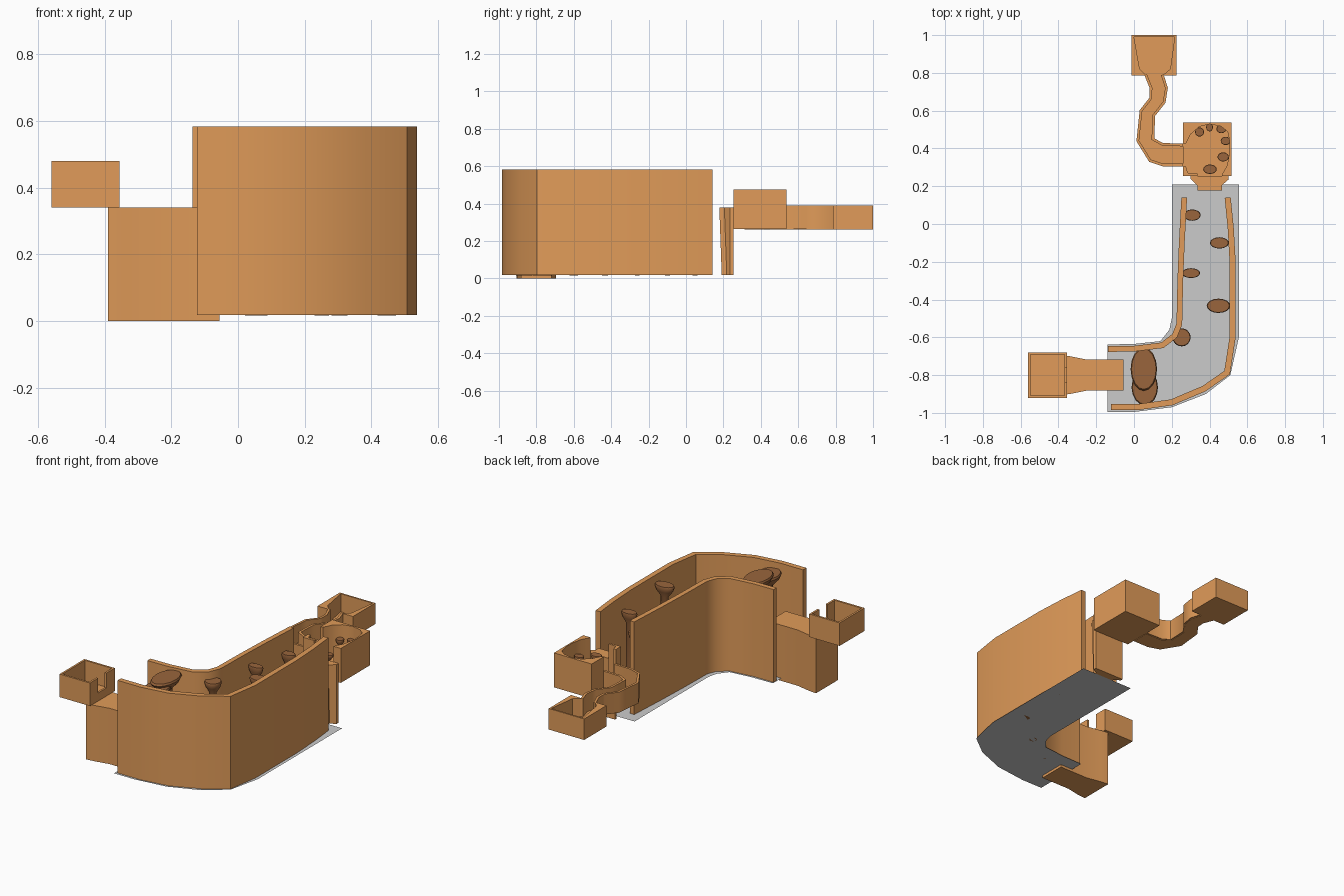
import bpy, bmesh, math
from mathutils import Vector

if "Cube" in bpy.data.objects:
    bpy.data.objects.remove(bpy.data.objects["Cube"])


def material(name, rgb):
    m = bpy.data.materials.new(name)
    m.diffuse_color = (*rgb, 1)
    m.use_nodes = True
    m.node_tree.nodes["Principled BSDF"].inputs["Base Color"].default_value = m.diffuse_color
    return m


CLAY = material("clay", (0.75, 0.33, 0.1))
DARK = material("dark_rock", (0.32, 0.13, 0.045))


def finish(name, bm, mat=None, smooth=True):
    bmesh.ops.recalc_face_normals(bm, faces=bm.faces)
    me = bpy.data.meshes.new(name)
    bm.to_mesh(me)
    bm.free()
    ob = bpy.data.objects.new(name, me)
    bpy.context.collection.objects.link(ob)
    if mat:
        me.materials.append(mat)
    if smooth:
        bpy.ops.object.select_all(action='DESELECT')
        ob.select_set(True)
        bpy.context.view_layer.objects.active = ob
        bpy.ops.object.shade_smooth_by_angle(angle=math.radians(40))
    return ob


def prism(name, pts, z0, z1, mat=CLAY, smooth=True):
    bm = bmesh.new()
    lo = [bm.verts.new((x, y, z0)) for x, y in pts]
    hi = [bm.verts.new((x, y, z1)) for x, y in pts]
    n = len(pts)
    bm.faces.new(lo)
    bm.faces.new(hi)
    for i in range(n):
        j = (i + 1) % n
        bm.faces.new((lo[i], lo[j], hi[j], hi[i]))
    return finish(name, bm, mat, smooth)


def rect(x0, y0, x1, y1):
    return [(x0, y0), (x1, y0), (x1, y1), (x0, y1)]


def offset(path, d):
    # mitred sideways offset of an open path
    p = [Vector(q) for q in path]
    out = []
    for i in range(len(p)):
        a = (p[i] - p[i - 1]).normalized() if i else (p[1] - p[0]).normalized()
        b = (p[i + 1] - p[i]).normalized() if i < len(p) - 1 else a
        na, nb = Vector((-a.y, a.x)), Vector((-b.y, b.x))
        m = (na + nb).normalized()
        out.append(tuple(p[i] + m * d / max(m.dot(na), 0.4)))
    return out


def wall(name, path, thick, z0, z1):
    # wall strip that follows a plan path
    return prism(name, offset(path, thick / 2) + offset(path, -thick / 2)[::-1], z0, z1)


def rock(name, x, y, rx, ry, z0, z1, cap=0.035):
    # flat-topped stepping stone on a tapered stem
    prof = [(0.45, z0), (0.4, z1 - cap * 2), (0.85, z1 - cap), (1.0, z1 - cap * 0.3), (0.93, z1)]
    bm = bmesh.new()
    n = 16
    rings = [[bm.verts.new((x + rx * r * math.cos(2 * math.pi * k / n),
                            y + ry * r * math.sin(2 * math.pi * k / n), z))
              for k in range(n)] for r, z in prof]
    for a, b in zip(rings, rings[1:]):
        for k in range(n):
            j = (k + 1) % n
            bm.faces.new((a[k], a[j], b[j], b[k]))
    bm.faces.new(rings[0])
    bm.faces.new(rings[-1])
    return finish(name, bm, DARK)


# canyon floor (thin grey sheet)
bm = bmesh.new()
bm.faces.new([bm.verts.new((x, y, 0.016)) for x, y in [
    (-.14, -.995), (0, -.995), (.2, -.97), (.38, -.9), (.51, -.8), (.555, -.6), (.555, .21),
    (.2, .21), (.2, -.5), (.187, -.56), (.14, -.62), (0, -.635), (-.14, -.638)]])
finish("canyon_floor", bm, None, False)

# canyon walls
wall("inner_wall", [(-.137, -.662), (0, -.66), (.15, -.642), (.215, -.592), (.24, -.53),
                    (.245, -.3), (.253, -.1), (.266, .14)], .03, .018, .583)
wall("outer_wall", [(-.123, -.968), (.03, -.968), (.2, -.944), (.37, -.872), (.493, -.787),
                    (.522, -.6), (.522, -.2), (.512, -.02), (.496, .14)], .032, .018, .583)

# stepping stones
for i, s in enumerate([(.308, .047, .045, .03, .47), (.452, -.1, .05, .03, .5),
                       (.302, -.26, .048, .026, .51), (.447, -.433, .062, .038, .54),
                       (.252, -.6, .048, .048, .535)]):
    rock(f"stepping_stone_{i}", *s[:4], .016, s[4])
rock("large_stone_top", .052, -.768, .07, .115, .016, .568)
rock("large_stone_lower", .057, -.865, .07, .095, .016, .545)

# entry tower and small entry room
prism("entry_tower", [(-.39, -.905), (-.34, -.9), (-.25, -.882), (-.055, -.882), (-.055, -.718),
                      (-.25, -.718), (-.34, -.7), (-.39, -.695)], 0, .34)
t = .012
prism("entry_room_floor", rect(-.56, -.92, -.355, -.68), .34, .355)
prism("entry_room_walls", [(-.355, -.76), (-.355, -.68), (-.56, -.68), (-.56, -.92), (-.355, -.92),
                           (-.355, -.84), (-.355 - t, -.84), (-.355 - t, -.92 + t),
                           (-.56 + t, -.92 + t), (-.56 + t, -.68 - t), (-.355 - t, -.68 - t),
                           (-.355 - t, -.76)], .355, .48, smooth=False)
prism("entry_room_sill", rect(-.355 - t, -.84, -.355, -.76), .355, .39)

# slanted ramp block into the cave room
ramp = prism("cave_ramp", [(.30, .255), (.30, .24), (.335, .205), (.335, .178), (.465, .178),
                           (.465, .205), (.50, .235), (.50, .255)], .018, .38, smooth=False)
for v in ramp.data.vertices:
    if v.co.z < .1 and v.co.y < .21:
        v.co.y += .013

# cave room: rounded basin in a block, doors to the front and the left
prism("cave_room_floor", rect(.26, .255, .515, .537), .265, .29)
prism("cave_room_back", [(.26, .425), (.26, .537), (.515, .537), (.515, .255), (.465, .255),
                         (.47, .27), (.493, .31), (.506, .38), (.506, .44), (.495, .49),
                         (.46, .517), (.40, .529), (.345, .515), (.30, .475), (.275, .425)],
      .29, .475)
prism("cave_room_corner", [(.26, .255), (.335, .255), (.335, .267), (.285, .27), (.275, .305),
                           (.26, .305)], .29, .475)
for i, (x, y, rx, ry) in enumerate([(.402, .29, .036, .025), (.472, .355, .03, .024),
                                    (.485, .44, .026, .022), (.462, .503, .026, .022),
                                    (.40, .512, .018, .022), (.347, .487, .024, .024)]):
    rock(f"cave_stone_{i}", x, y, rx, ry, .29, .40, .02)

# winding passage: floor strip and two thin walls
left = [(.26, .312), (.155, .312), (.085, .335), (.02, .44), (.037, .6), (.088, .665),
        (.09, .72), (.062, .79)]
right = [(.26, .418), (.15, .422), (.1, .45), (.105, .575), (.16, .645), (.172, .72), (.15, .79)]
prism("passage_floor", left + right[::-1], .262, .278)
wall("passage_left_wall", left, .014, .265, .39)
wall("passage_right_wall", right, .014, .265, .39)

# end room with tapered interior and a door toward the passage
prism("end_room_floor", rect(-.013, .785, .226, 1.0), .262, .28)
prism("end_room_walls", [(.155, .785), (.226, .785), (.226, 1), (-.013, 1), (-.013, .785),
                         (.06, .785), (.06, .79), (.03, .82), (0, .99), (.215, .99),
                         (.192, .82), (.155, .79)], .28, .39, smooth=False)
